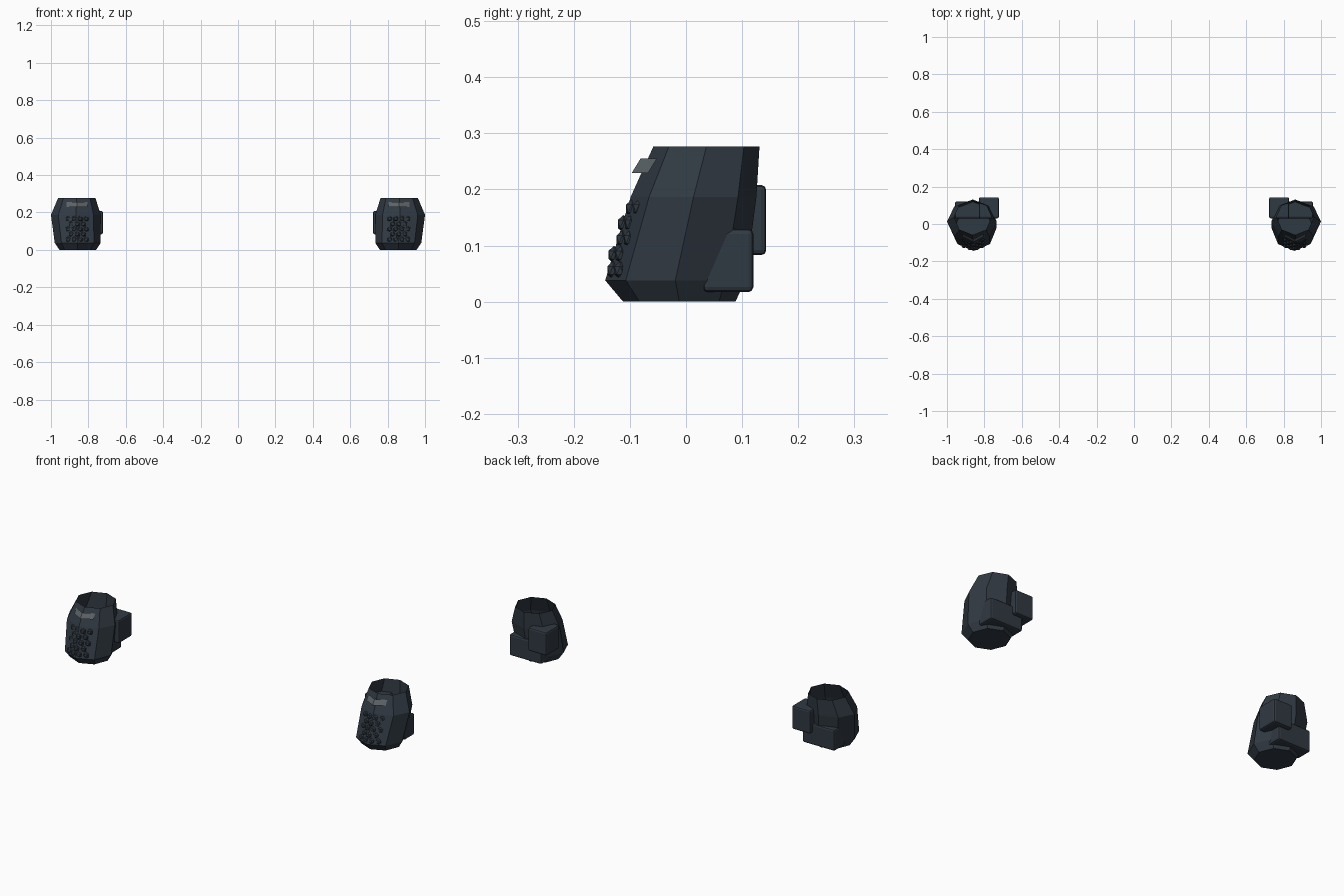
import bpy, bmesh, math
from mathutils import Matrix, Vector

if "Cube" in bpy.data.objects:
    bpy.data.objects.remove(bpy.data.objects["Cube"])

CX = 0.86  # x centre of the right-hand pod


def material(name, rgb):
    m = bpy.data.materials.new(name)
    m.diffuse_color = (*rgb, 1)
    m.use_nodes = True
    m.node_tree.nodes["Principled BSDF"].inputs["Base Color"].default_value = m.diffuse_color
    return m


DARK = material("dark_slate", (0.03, 0.041, 0.055))
LIGHT = material("grey_strip", (0.11, 0.13, 0.145))


def finish(bm, name, mat, bevel=0):
    """Turn the bmesh into an object, mirrored to the other side of x = 0."""
    bmesh.ops.recalc_face_normals(bm, faces=bm.faces)
    me = bpy.data.meshes.new(name)
    bm.to_mesh(me)
    bm.free()
    me.materials.append(mat)
    ob = bpy.data.objects.new(name, me)
    bpy.context.collection.objects.link(ob)
    if bevel:
        b = ob.modifiers.new("bevel", "BEVEL")
        b.width, b.segments = bevel, 2
    mir = ob.modifiers.new("mirror", "MIRROR")
    mir.use_axis[0] = True
    mir.use_mirror_merge = False
    return ob


# Eight-sided leaning shell: z, x centre, y centre, x radius, y radius
rings = [
    (0.0, 0.857, -0.012, 0.098, 0.100),
    (0.038, 0.857, -0.019, 0.123, 0.125),
    (0.187, 0.867, 0.0135, 0.133, 0.112),
    (0.277, 0.862, 0.0365, 0.100, 0.0945),
]
bm = bmesh.new()
loops = []
for z, x, y, rx, ry in rings:
    loops.append([bm.verts.new((x + rx * math.sin(i * math.pi / 4),
                                y - ry * math.cos(i * math.pi / 4), z))
                  for i in range(8)])
bm.faces.new(loops[0])
for a, b in zip(loops, loops[1:]):
    for i in range(8):
        j = (i + 1) % 8
        bm.faces.new((a[i], a[j], b[j], b[i]))
finish(bm, "pod_shell", DARK)


def box(name, lo, hi):
    lo, hi = Vector(lo), Vector(hi)
    bm = bmesh.new()
    bmesh.ops.create_cube(bm, size=1, matrix=Matrix.Translation((lo + hi) / 2)
                          @ Matrix.Diagonal((*(hi - lo), 1)))
    finish(bm, name, DARK, 0.009)


# Boxes on the back
box("low_rear_box", (0.768, 0.03, 0.017), (0.957, 0.12, 0.13))
box("inner_rear_box", (0.722, 0.03, 0.083), (0.83, 0.143, 0.208))


def front_y(z):
    """y of the front ridge of the shell at height z."""
    for r, s in zip(rings, rings[1:]):
        if z <= s[0]:
            t = (z - r[0]) / (s[0] - r[0])
            return (1 - t) * (r[2] - r[4]) + t * (s[2] - s[4])


# Field of faceted studs on the front
bm = bmesh.new()
for row in range(5):
    z = 0.166 - row * 0.0275
    n = 4 if row % 2 == 0 else 3
    for k in range(n):
        dx = (k - (n - 1) / 2) * 0.032
        y = front_y(z) + 0.4 * abs(dx)
        bmesh.ops.create_icosphere(
            bm, subdivisions=1, radius=0.016,
            matrix=Matrix.Translation((CX + dx, y + 0.002, z))
            @ Matrix.Diagonal((1, 0.75, 1, 1)))
finish(bm, "front_studs", DARK)

# Bent grey strip near the rim
bm = bmesh.new()
pts = [[bm.verts.new((CX + dx, y + 0.52 * abs(dx), z)) for dx in (-0.056, 0, 0.056)]
       for y, z in ((-0.097, 0.229), (-0.081, 0.255))]
for i in range(2):
    bm.faces.new((pts[0][i], pts[0][i + 1], pts[1][i + 1], pts[1][i]))
finish(bm, "front_strip", LIGHT)
